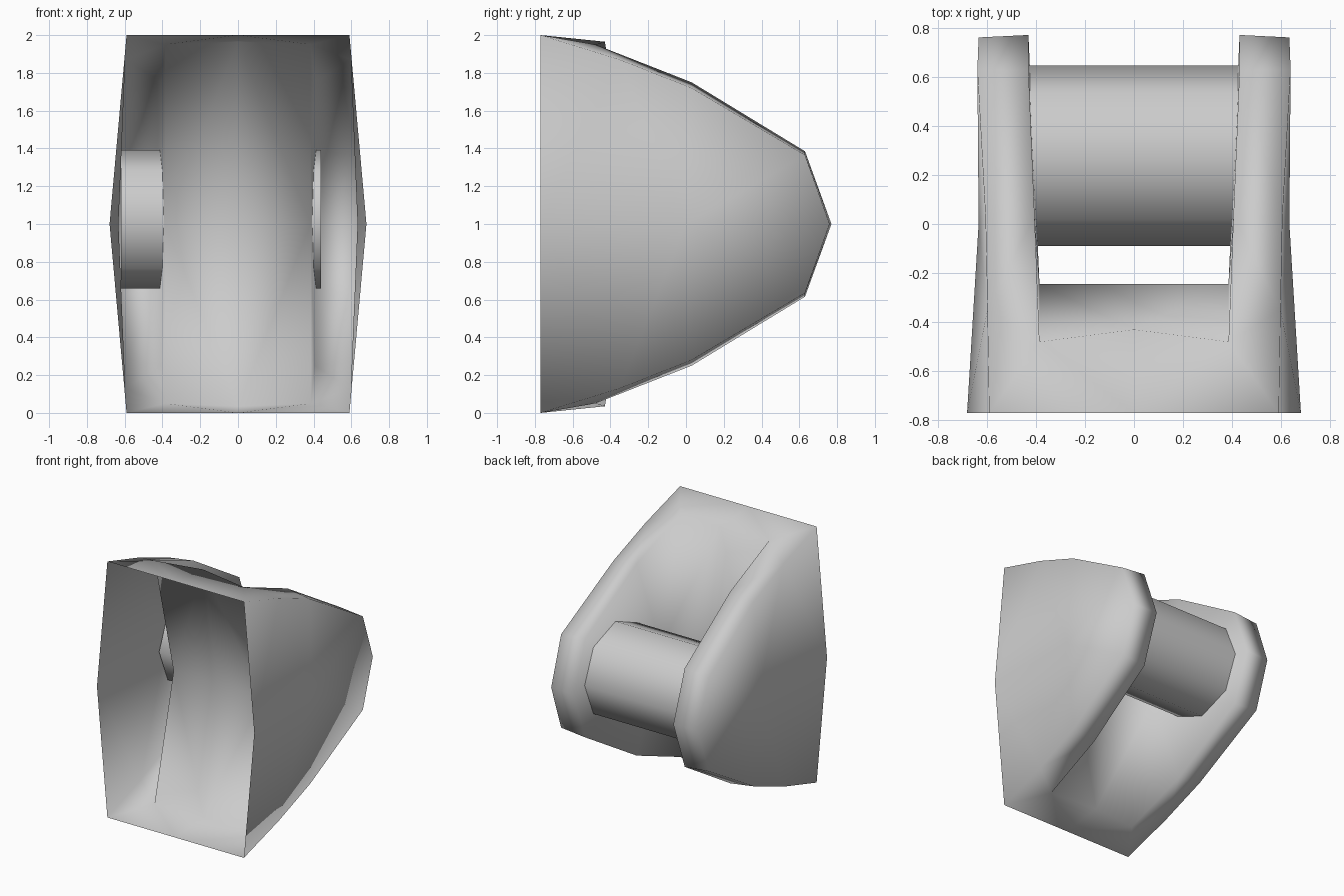
import bpy, bmesh, math

cube = bpy.data.objects.get("Cube")
if cube:
    bpy.data.objects.remove(cube, do_unlink=True)

grey = bpy.data.materials.new("plain grey")
grey.use_nodes = True
GREY = (0.6, 0.6, 0.6, 1)
grey.diffuse_color = GREY
grey.node_tree.nodes["Principled BSDF"].inputs["Base Color"].default_value = GREY

# Housing: one upper quarter of the open shell, heights relative to mid height
points = {
    "front_mid": (0, -0.77, 1), "front_corner": (0.59, -0.77, 1), "front_side": (0.68, -0.77, 0),
    "panel_mid": (0.633, 0, 0),
    "out1": (0.597, -0.35, 0.87), "out2": (0.605, 0.03, 0.72),
    "out3": (0.638, 0.63, 0.365), "out4": (0.633, 0.76, 0),
    "in1": (0.385, -0.48, 0.95), "in2": (0.405, 0.03, 0.75),
    "in3": (0.43, 0.63, 0.385), "in4": (0.43, 0.77, 0),
    "web_top": (0, -0.43, 0.965), "web_mid": (0, -0.245, 0), "web_side": (0.385, -0.245, 0),
}
faces = [
    # outer cheek panel
    "front_side front_corner out1", "front_side out1 panel_mid", "panel_mid out1 out2",
    "panel_mid out2 out3", "panel_mid out3 out4",
    # top lip and web between the cheeks
    "front_mid web_top in1 front_corner", "front_corner in1 out1",
    "web_top web_mid web_side in1",
]
for i in (1, 2, 3):
    faces.append(f"out{i} in{i} in{i + 1} out{i + 1}")   # rim of the cheek
    faces.append(f"in{i} web_side in{i + 1}")            # inner cheek wall

bm = bmesh.new()
verts = {name: bm.verts.new(co) for name, co in points.items()}
for face in faces:
    bm.faces.new([verts[n] for n in face.split()]).smooth = True
bmesh.ops.recalc_face_normals(bm, faces=bm.faces)
if max(bm.faces, key=lambda f: f.calc_center_median().x).normal.x < 0:
    bmesh.ops.reverse_faces(bm, faces=bm.faces)
mesh = bpy.data.meshes.new("housing")
bm.to_mesh(mesh)
bm.free()
mesh.materials.append(grey)
housing = bpy.data.objects.new("housing", mesh)
housing.location.z = 1
bpy.context.collection.objects.link(housing)
mirror = housing.modifiers.new("mirror", "MIRROR")
mirror.use_axis = (True, False, True)

# Axle: eight-sided roller through both cheeks, smooth around
bpy.ops.mesh.primitive_cylinder_add(vertices=8, radius=0.367, depth=1.06,
                                    location=(-0.09, 0.278, 1.025),
                                    rotation=(0, math.pi / 2, 0))
axle = bpy.context.object
axle.name = "axle"
axle.data.materials.append(grey)
bpy.ops.object.shade_smooth_by_angle(angle=math.radians(60))
